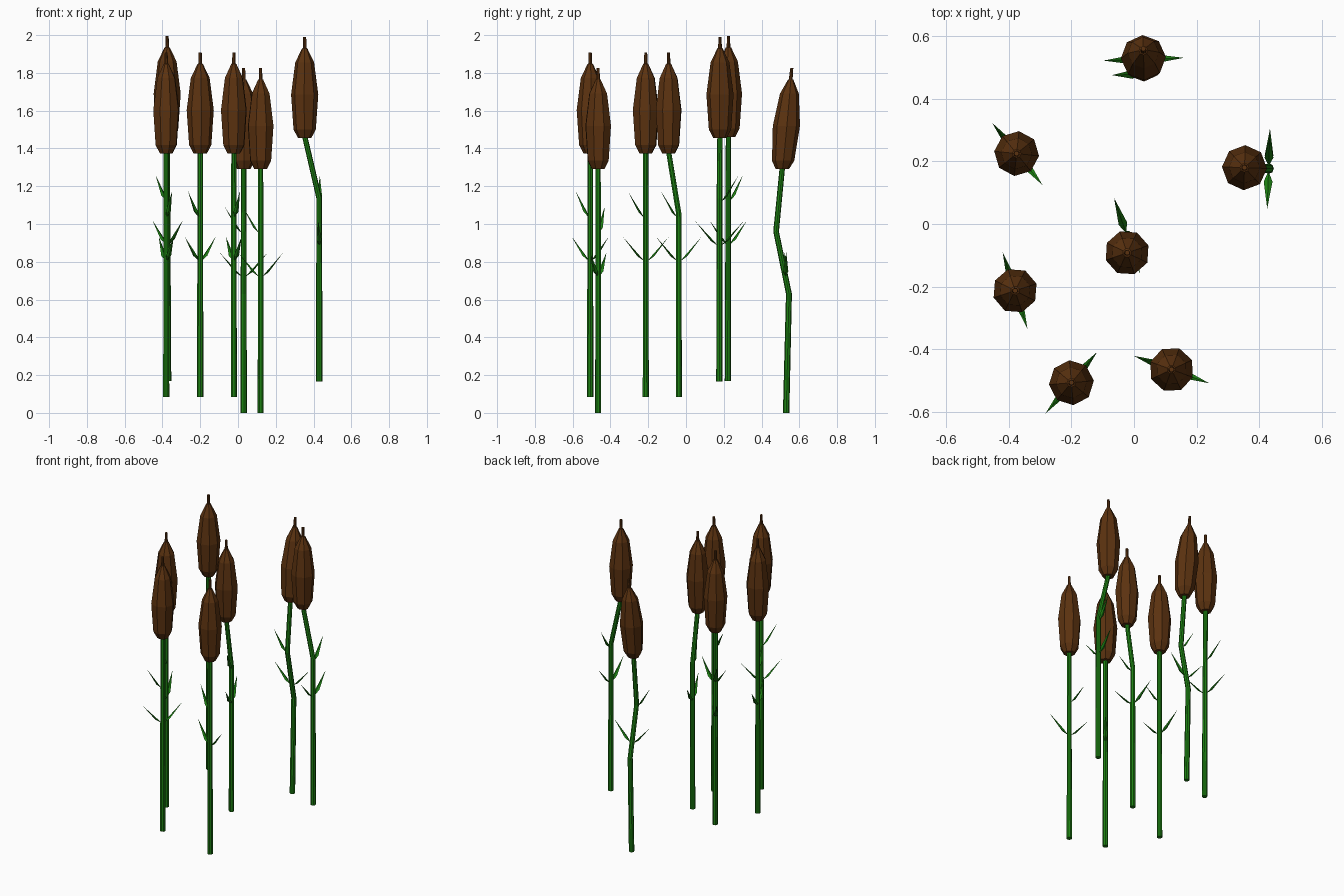
import bpy, bmesh, math
from mathutils import Vector

if "Cube" in bpy.data.objects:
    bpy.data.objects.remove(bpy.data.objects["Cube"])


def material(name, rgb):
    m = bpy.data.materials.new(name)
    m.diffuse_color = (*rgb, 1)
    m.use_nodes = True
    m.node_tree.nodes["Principled BSDF"].inputs["Base Color"].default_value = m.diffuse_color
    return m


GREEN = material("reed_green", (0.012, 0.215, 0.006))
BROWN = material("seed_brown", (0.105, 0.032, 0.005))


def finish(name, bm, mat):
    bmesh.ops.recalc_face_normals(bm, faces=bm.faces)
    me = bpy.data.meshes.new(name)
    bm.to_mesh(me)
    bm.free()
    me.materials.append(mat)
    ob = bpy.data.objects.new(name, me)
    bpy.context.collection.objects.link(ob)


def loft(name, rings, sides, yaw, mat):
    """Skin level rings given as (centre, radius) and cap both ends."""
    bm = bmesh.new()
    loops = []
    for c, r in rings:
        angles = [yaw + math.tau * i / sides for i in range(sides)]
        loops.append([bm.verts.new((c[0] + r * math.cos(a), c[1] + r * math.sin(a), c[2]))
                      for a in angles])
    for a, b in zip(loops, loops[1:]):
        for i in range(sides):
            j = (i + 1) % sides
            bm.faces.new((a[i], a[j], b[j], b[i]))
    bm.faces.new(loops[0][::-1])
    bm.faces.new(loops[-1])
    finish(name, bm, mat)


def leaf(name, root, tip):
    """Slim blade: diamond section, widest a quarter of the way up."""
    root, tip = Vector(root), Vector(tip)
    along = tip - root
    side = along.cross(Vector((0, 0, 1))).normalized()
    up = side.cross(along).normalized()
    mid = root + along * 0.25 - up * 0.005
    bm = bmesh.new()
    a, b = bm.verts.new(root), bm.verts.new(tip)
    ring = [bm.verts.new(mid + o) for o in
            (side * 0.014, up * 0.006, -side * 0.014, -up * 0.006)]
    for i in range(4):
        bm.faces.new((a, ring[i], ring[(i + 1) % 4]))
        bm.faces.new((b, ring[(i + 1) % 4], ring[i]))
    finish(name, bm, GREEN)


# seed head profile: height above head base, radius
HEAD = [(0, 0.035), (0.045, 0.059), (0.23, 0.072), (0.40, 0.050),
        (0.475, 0.014), (0.476, 0.010), (0.535, 0.008)]

# stem path (x, y, height above base), base z, head-tip offset in y, leaf angle, upper leaf side
PLANTS = [
    ([(0.03, 0.53, 0), (0.03, 0.545, 0.63), (0.03, 0.477, 0.96), (0.03, 0.51, 1.30)],
     0.0, 0.05, 182, 1),
    ([(-0.37, 0.222, 0), (-0.375, 0.225, 1.30)], 0.17, 0, 129, 1),
    ([(0.43, 0.177, 0), (0.43, 0.177, 0.97), (0.353, 0.18, 1.30)], 0.165, 0, 88, 1),
    ([(-0.022, -0.038, 0), (-0.022, -0.038, 0.97), (-0.022, -0.092, 1.30)], 0.083, 0, 109, -1),
    ([(-0.38, -0.213, 0), (-0.38, -0.213, 1.30)], 0.083, 0, 108, -1),
    ([(-0.20, -0.507, 0), (-0.20, -0.507, 1.30)], 0.083, 0, 50, -1),
    ([(0.12, -0.465, 0), (0.12, -0.465, 1.30)], 0.0, 0, 160, 1),
]


def on_path(path, h):
    for a, b in zip(path, path[1:]):
        if h <= b[2]:
            t = (h - a[2]) / (b[2] - a[2])
            return Vector(a).lerp(Vector(b), t)


for n, (path, z0, lean, angle, upper) in enumerate(PLANTS, 1):
    yaw = math.radians(angle)
    base = Vector((0, 0, z0))
    # stem
    loft(f"stem_{n}", [(Vector(p) + base, 0.017 - 0.002 * p[2]) for p in path], 8, yaw, GREEN)
    # seed head with spike
    foot = Vector(path[-1]) + Vector((0, 0, z0 - 0.01))
    loft(f"seed_head_{n}", [(foot + Vector((0, lean * h / 0.535, h)), r) for h, r in HEAD],
         8, yaw, BROWN)
    # lower leaf pair and one upper leaf
    for label, s, h, reach, rise in (("lower_leaf_a", 1, 0.72, 0.128, 0.13),
                                     ("lower_leaf_b", -1, 0.72, 0.128, 0.13),
                                     ("upper_leaf", upper, 0.95, 0.10, 0.14)):
        out = Vector((math.cos(yaw), math.sin(yaw), 0)) * s
        root = on_path(path, h) + base
        leaf(f"{label}_{n}", root + out * 0.008, root + out * reach + Vector((0, 0, rise)))
